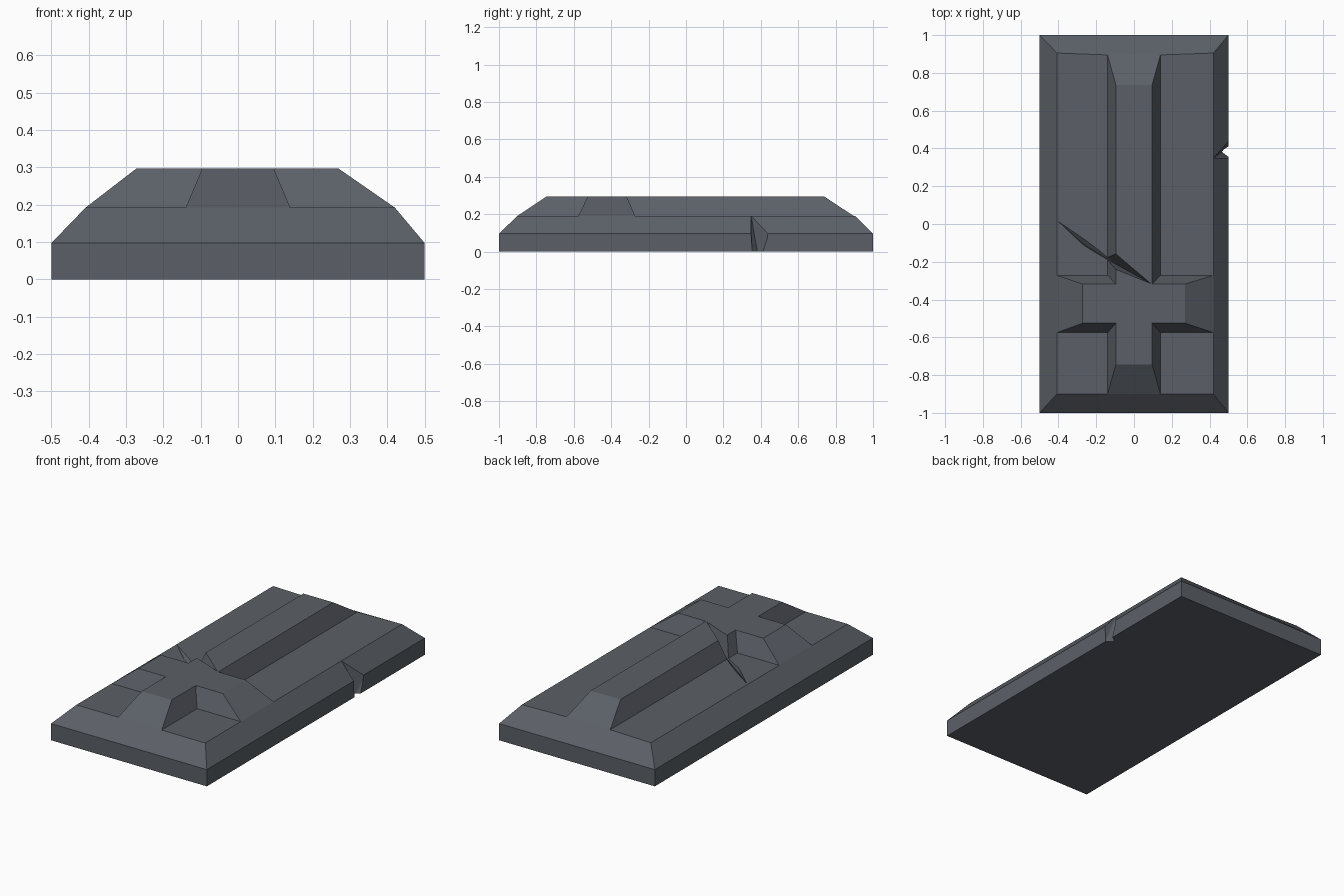
import bpy, bmesh
from mathutils import Vector

if "Cube" in bpy.data.objects:
    bpy.data.objects.remove(bpy.data.objects["Cube"])

stone = bpy.data.materials.new("slate stone")
stone.diffuse_color = (0.105, 0.117, 0.136, 1)
stone.use_nodes = True
stone.node_tree.nodes["Principled BSDF"].inputs["Base Color"].default_value = stone.diffuse_color


def make_object(name, bm):
    bmesh.ops.recalc_face_normals(bm, faces=bm.faces[:])
    mesh = bpy.data.meshes.new(name)
    bm.to_mesh(mesh)
    bm.free()
    mesh.materials.append(stone)
    obj = bpy.data.objects.new(name, mesh)
    bpy.context.collection.objects.link(obj)
    return obj


def rect(bm, x0, x1, y0, y1, z):
    return [bm.verts.new((x, y, z)) for x, y in ((x1, y0), (x1, y1), (x0, y1), (x0, y0))]


def cross(bm, w, x0, x1, y0, y1, a0, a1, z):
    pts = [(w, y0), (w, a0), (x1, a0), (x1, a1), (w, a1), (w, y1),
           (-w, y1), (-w, a1), (x0, a1), (x0, a0), (-w, a0), (-w, y0)]
    return [bm.verts.new((x, y, z)) for x, y in pts]


# Bevelled slab with a raised, sloping cross, as one closed mesh
bm = bmesh.new()
foot = rect(bm, -0.5, 0.5, -1, 1, 0)
rim = rect(bm, -0.5, 0.5, -1, 1, 0.097)
corner = rect(bm, -0.408, 0.42, -0.9, 0.905, 0.192)
low = cross(bm, 0.14, -0.408, 0.42, -0.9, 0.895, -0.575, -0.272, 0.192)
top = cross(bm, 0.096, -0.273, 0.27, -0.745, 0.737, -0.525, -0.318, 0.296)
bm.faces.new(foot)
bm.faces.new(top)
for k in range(4):
    n = (k + 1) % 4
    bm.faces.new((foot[k], foot[n], rim[n], rim[k]))
    bm.faces.new((rim[k], rim[n], corner[n], low[(3 * k + 3) % 12], low[3 * k + 2], corner[k]))
    bm.faces.new((low[3 * k], low[3 * k + 1], low[3 * k + 2], corner[k]))
for i in range(12):
    j = (i + 1) % 12
    bm.faces.new((low[i], low[j], top[j], top[i]))
slab = make_object("grave_slab", bm)


def carve(name, points):
    """Subtract the convex hull of the points from the slab."""
    bm = bmesh.new()
    for p in points:
        bm.verts.new(p)
    bmesh.ops.convex_hull(bm, input=bm.verts[:])
    cutter = make_object(name, bm)
    cutter.hide_render = True
    cutter.hide_viewport = True
    mod = slab.modifiers.new(name, 'BOOLEAN')
    mod.operation = 'DIFFERENCE'
    mod.solver = 'EXACT'
    mod.object = cutter


# Diagonal gouge across the panel and the cross stem
side = Vector((0.56, 0.83, 0))
gouge = [Vector((-0.408, 0.02, 0.193)), Vector((0.094, -0.318, 0.298)),
         Vector((-0.27, -0.105, 0.168)), Vector((-0.11, -0.205, 0.185))]
for centre, half in ((Vector((-0.26, -0.095, 0.2)), 0.018), (Vector((-0.1, -0.2, 0.31)), 0.04)):
    gouge += [centre + side * half, centre - side * half]
carve("gouge_cutter", gouge)

# Chipped notch in the right edge
carve("chip_cutter", [(0.47, 0.385, -0.02), (0.46, 0.385, 0.097), (0.42, 0.348, 0.194),
                      (0.51, 0.355, -0.02), (0.51, 0.41, -0.02),
                      (0.51, 0.345, 0.12), (0.51, 0.45, 0.097), (0.51, 0.35, 0.2), (0.51, 0.44, 0.2)])
